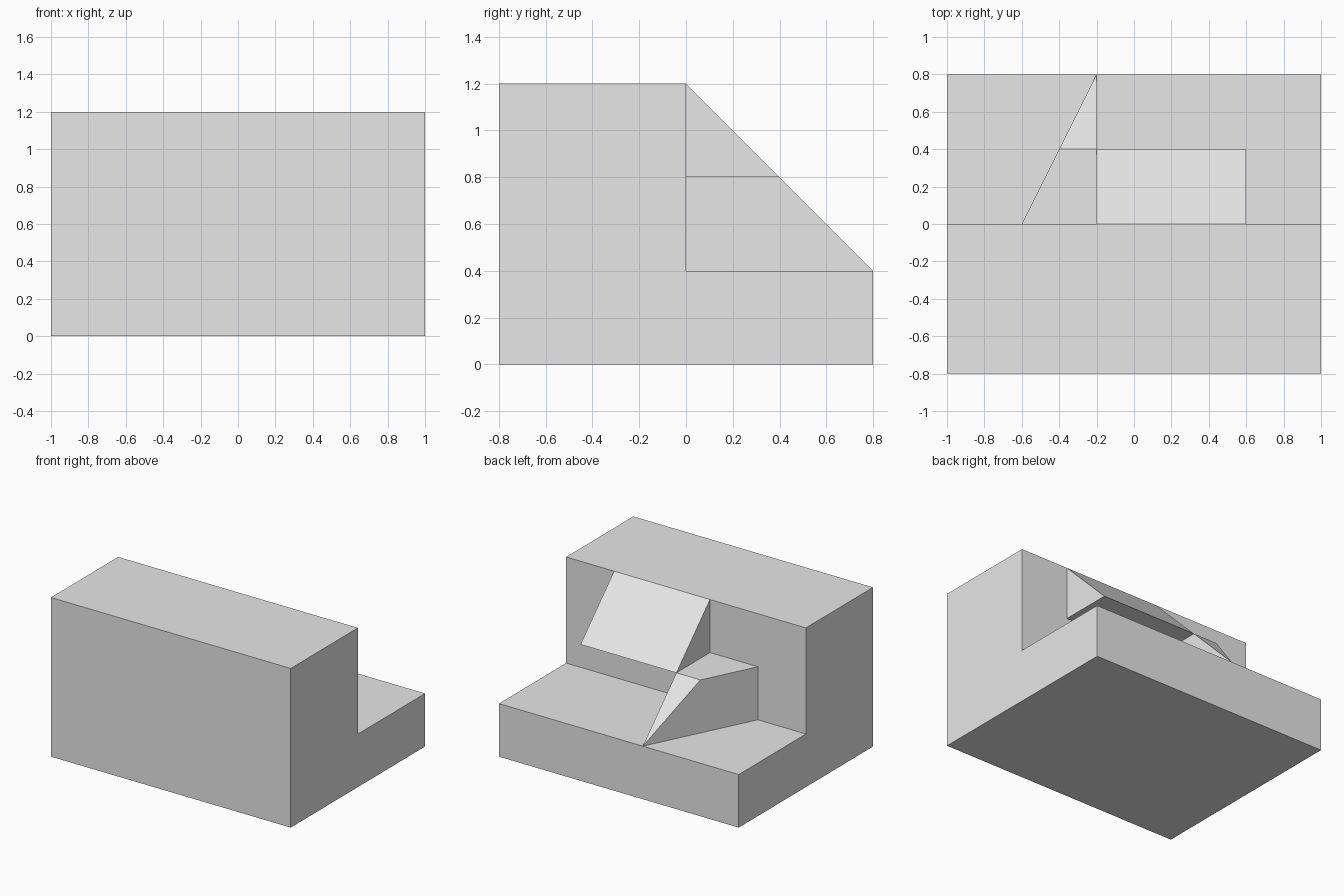
import bpy
import bmesh

cube = bpy.data.objects.get("Cube")
if cube:
    bpy.data.objects.remove(cube, do_unlink=True)

# One plain grey material
grey = bpy.data.materials.new("plain grey")
grey.use_nodes = True
colour = (0.8, 0.8, 0.8, 1)
grey.diffuse_color = colour
grey.node_tree.nodes["Principled BSDF"].inputs["Base Color"].default_value = colour


def side_prism(name, profile, x0, x1, cut=None):
    """Extrude a (y, z) profile along x; cut = (point, outward normal) trims it."""
    bm = bmesh.new()
    face = bm.faces.new([bm.verts.new((x0, y, z)) for y, z in profile])
    extruded = bmesh.ops.extrude_face_region(bm, geom=[face], use_keep_orig=True)
    moved = [v for v in extruded["geom"] if isinstance(v, bmesh.types.BMVert)]
    bmesh.ops.translate(bm, verts=moved, vec=(x1 - x0, 0, 0))
    if cut:
        geom = bm.verts[:] + bm.edges[:] + bm.faces[:]
        bmesh.ops.bisect_plane(bm, geom=geom, dist=1e-5, plane_co=cut[0],
                               plane_no=cut[1], clear_outer=True)
        bmesh.ops.remove_doubles(bm, verts=bm.verts[:], dist=1e-4)
        rim = [e for e in bm.edges if e.is_boundary]
        bmesh.ops.holes_fill(bm, edges=rim, sides=0)
    bmesh.ops.recalc_face_normals(bm, faces=bm.faces[:])
    mesh = bpy.data.meshes.new(name)
    bm.to_mesh(mesh)
    bm.free()
    mesh.materials.append(grey)
    obj = bpy.data.objects.new(name, mesh)
    bpy.context.collection.objects.link(obj)
    return obj


# Stepped body: tall front half, low shelf behind
side_prism("stepped_body",
           [(-0.8, 0), (0.8, 0), (0.8, 0.4), (0, 0.4), (0, 1.2), (-0.8, 1.2)], -1, 1)

# Overhanging wedge on the upper back wall
side_prism("upper_wedge", [(0, 0.8), (0.4, 0.8), (0, 1.2)], -0.2, 0.6)

# Support on the shelf: sloped end, trimmed by a slanted vertical plane
side_prism("lower_support", [(0, 0.4), (0.8, 0.4), (0.4, 0.8), (0, 0.8)], -0.6, -0.2,
           cut=((-0.6, 0, 0), (-0.8, 0.4, 0)))
